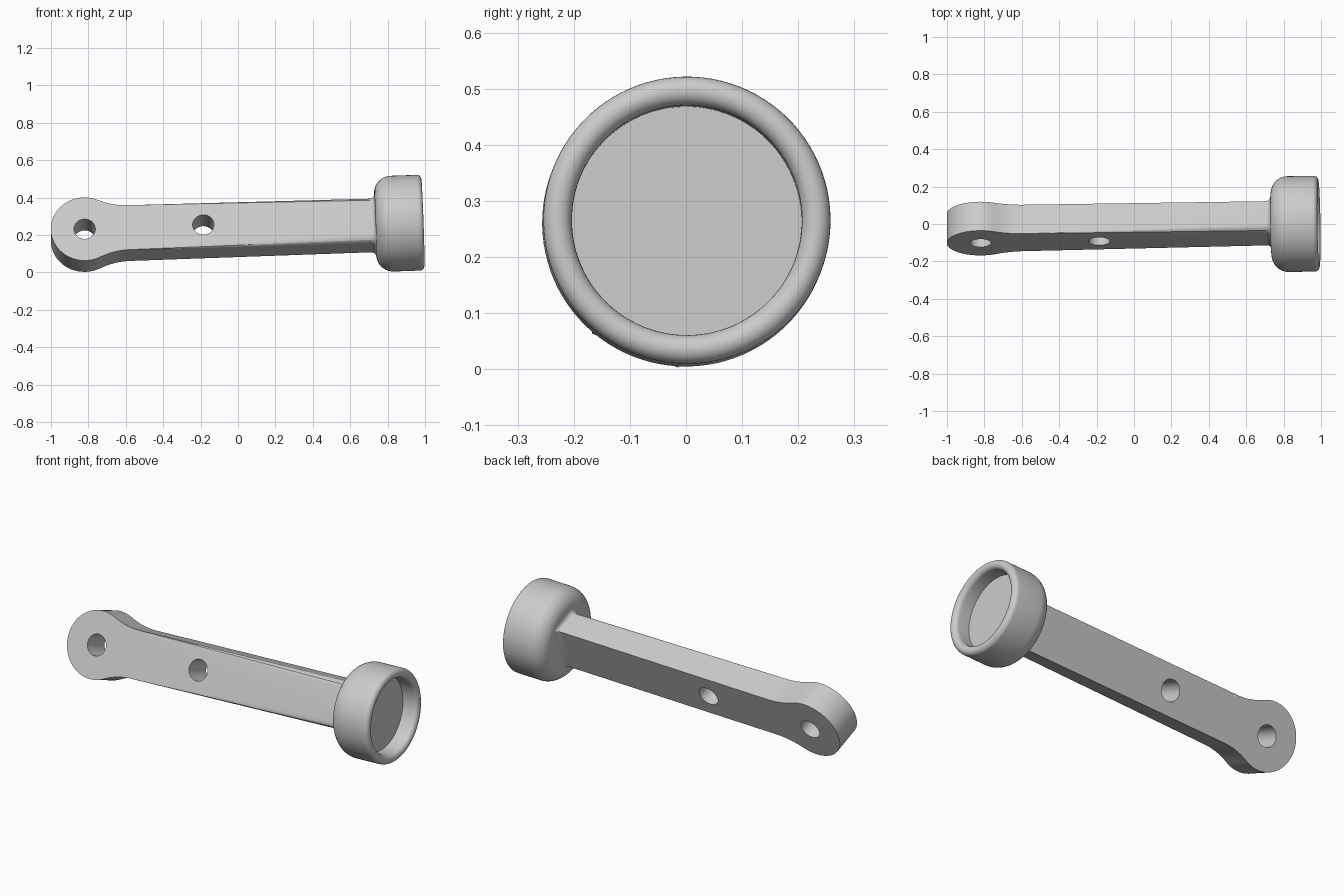
import bpy, bmesh
from math import sin, cos, pi, radians, atan2, sqrt
from mathutils import Matrix

cube = bpy.data.objects.get("Cube")
if cube:
    bpy.data.objects.remove(cube)

grey = bpy.data.materials.new("light_grey")
grey.use_nodes = True
grey.diffuse_color = (0.6, 0.6, 0.6, 1)
grey.node_tree.nodes["Principled BSDF"].inputs["Base Color"].default_value = (0.6, 0.6, 0.6, 1)

# Local frame: x runs along the arm from the eye centre, -y is the front face
PLACE = (Matrix.Translation((-0.82, -0.0245, 0.202)) @ Matrix.Rotation(radians(0.84), 4, 'Z')
         @ Matrix.Rotation(radians(-2.05), 4, 'Y') @ Matrix.Rotation(radians(-21.5), 4, 'X'))
EYE_R, HALF_H, HALF_T = 0.181, 0.1275, 0.083
EDGE_R = 0.04
CUP_BACK, CUP_END = 1.555, 1.81


def add_object(name, bm):
    bmesh.ops.recalc_face_normals(bm, faces=bm.faces)
    mesh = bpy.data.meshes.new(name)
    bm.to_mesh(mesh)
    bm.free()
    obj = bpy.data.objects.new(name, mesh)
    bpy.context.collection.objects.link(obj)
    mesh.materials.append(grey)
    obj.matrix_world = PLACE
    return obj


def smooth(obj):
    bpy.ops.object.select_all(action='DESELECT')
    obj.select_set(True)
    bpy.context.view_layer.objects.active = obj
    bpy.ops.object.shade_smooth_by_angle(angle=radians(35))


def arc(cx, cy, r, a0, a1, n):
    return [(cx + r * cos(a0 + (a1 - a0) * i / n), cy + r * sin(a0 + (a1 - a0) * i / n))
            for i in range(n + 1)]


def loft(bm, rings):
    for a, b in zip(rings, rings[1:]):
        for i in range(len(a)):
            j = (i + 1) % len(a)
            bm.faces.new((a[i], a[j], b[j], b[i]))


# Arm: outline of round eye, concave blends and straight bar
blend_r = 0.38
blend_z = HALF_H + blend_r
blend_x = sqrt((EYE_R + blend_r) ** 2 - blend_z ** 2)
tangent = atan2(blend_z, blend_x)
upper = arc(0, 0, EYE_R, pi, tangent, 24)
upper += arc(blend_x, blend_z, blend_r, tangent - pi, -pi / 2, 10)[1:]
upper.append((CUP_BACK + 0.05, HALF_H))
outline = upper + [(x, -z) for x, z in reversed(upper[1:])]

bm = bmesh.new()
front = [bm.verts.new((x, -HALF_T, z)) for x, z in outline]
back = [bm.verts.new((x, HALF_T, z)) for x, z in outline]
loft(bm, [front, back])
front_face = bm.faces.new(front)
bm.faces.new(back)
bmesh.ops.bevel(bm, geom=list(front_face.edges), offset=EDGE_R, segments=6,
                profile=0.5, affect='EDGES', clamp_overlap=False)
arm = add_object("arm", bm)

# Two round holes through the arm
for hole_x in (0, 0.635):
    bm = bmesh.new()
    bmesh.ops.create_cone(bm, cap_ends=True, segments=48, radius1=0.057, radius2=0.057, depth=0.5,
                          matrix=Matrix.Translation((hole_x, 0, 0)) @ Matrix.Rotation(pi / 2, 4, 'X'))
    cutter = add_object("hole_cutter", bm)
    cutter.hide_render = True
    cut = arm.modifiers.new("hole", 'BOOLEAN')
    cut.operation, cut.solver, cut.object = 'DIFFERENCE', 'EXACT', cutter
    bpy.context.view_layer.objects.active = arm
    bpy.ops.object.modifier_apply(modifier=cut.name)
    bpy.data.objects.remove(cutter)
smooth(arm)

# Cup: lathed profile with rounded shoulder, rolled rim and recessed floor
shoulder, rim, outer = 0.09, 0.0255, 0.256
profile = arc(CUP_BACK + shoulder, outer - shoulder, shoulder, pi, pi / 2, 10)
profile += arc(CUP_END - rim, outer - rim, rim, pi / 2, -pi / 2, 12)
profile.append((CUP_END - 0.09, outer - 2 * rim))
bm = bmesh.new()
rings = []
for x, r in profile:
    rings.append([bm.verts.new((x, y, z)) for y, z in arc(0, 0, r, 0, 2 * pi, 96)[:-1]])
loft(bm, rings)
bm.faces.new(rings[0])
bm.faces.new(rings[-1])
smooth(add_object("cup", bm))

# Neck fillet: bar section flaring out onto the back of the cup
flare = 0.025
bm = bmesh.new()
rings = []
for i in range(7):
    a = pi / 2 * i / 6
    grow = flare * (1 - cos(a)) + 0.0005
    x = CUP_BACK - flare * (1 - sin(a))
    section = []
    for k, (sy, sz) in enumerate(((1, 1), (-1, 1), (-1, -1), (1, -1))):
        r = EDGE_R if sy < 0 else 0
        section += arc(sy * (HALF_T - r), sz * (HALF_H - r), r + grow,
                       k * pi / 2, (k + 1) * pi / 2, 6)
    rings.append([bm.verts.new((x, y, z)) for y, z in section])
loft(bm, rings)
smooth(add_object("neck_fillet", bm))
